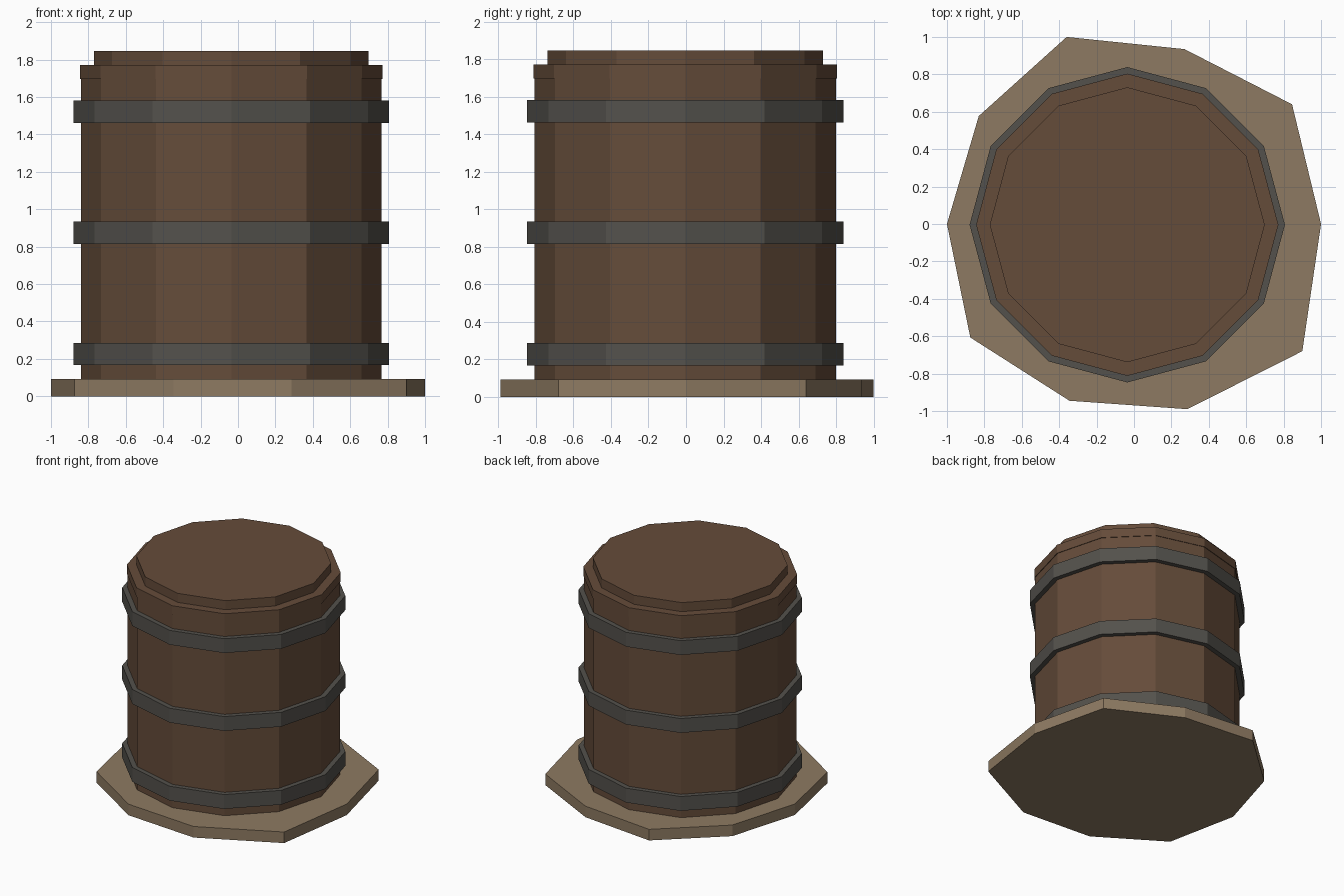
import bpy, bmesh, math

if "Cube" in bpy.data.objects:
    bpy.data.objects.remove(bpy.data.objects["Cube"])

CX, CY = -0.036, -0.004  # barrel axis


def material(name, rgb):
    m = bpy.data.materials.new(name)
    m.diffuse_color = (*rgb, 1)
    m.use_nodes = True
    m.node_tree.nodes["Principled BSDF"].inputs["Base Color"].default_value = m.diffuse_color
    return m


wood = material("brown wood", (0.130, 0.072, 0.042))
iron = material("dark iron", (0.087, 0.082, 0.072))
stone = material("tan base", (0.270, 0.195, 0.122))


def prism(name, points, z0, z1, mat):
    """Closed flat-sided slab over an outline."""
    bm = bmesh.new()
    face = bm.faces.new([bm.verts.new((x, y, z0)) for x, y in points])
    top = bmesh.ops.extrude_face_region(bm, geom=[face])["geom"]
    bmesh.ops.translate(bm, vec=(0, 0, z1 - z0),
                        verts=[v for v in top if isinstance(v, bmesh.types.BMVert)])
    bmesh.ops.recalc_face_normals(bm, faces=bm.faces)
    me = bpy.data.meshes.new(name)
    bm.to_mesh(me)
    bm.free()
    me.materials.append(mat)
    ob = bpy.data.objects.new(name, me)
    bpy.context.collection.objects.link(ob)
    return ob


def ring(r, n=12):
    return [(CX + r * math.cos(math.tau * i / n), CY + r * math.sin(math.tau * i / n))
            for i in range(n)]


# Irregular ground slab
prism("base_slab", [(-0.36, 1.0), (0.27, 0.935), (0.845, 0.64), (1.0, 0.0), (0.9, -0.68),
                    (0.285, -0.99), (-0.345, -0.945), (-0.875, -0.607), (-1.0, 0.0),
                    (-0.83, 0.577)], 0, 0.092, stone)

# Barrel body, top rim and lid
prism("barrel_body", ring(0.803), 0.004, 1.765, wood)
prism("top_rim", ring(0.808), 1.697, 1.772, wood)
prism("lid", ring(0.735), 1.70, 1.847, wood)

# Iron hoops
for i, z in enumerate((0.167, 0.815, 1.462)):
    prism(f"hoop_{i + 1}", ring(0.843), z, z + 0.119, iron)
